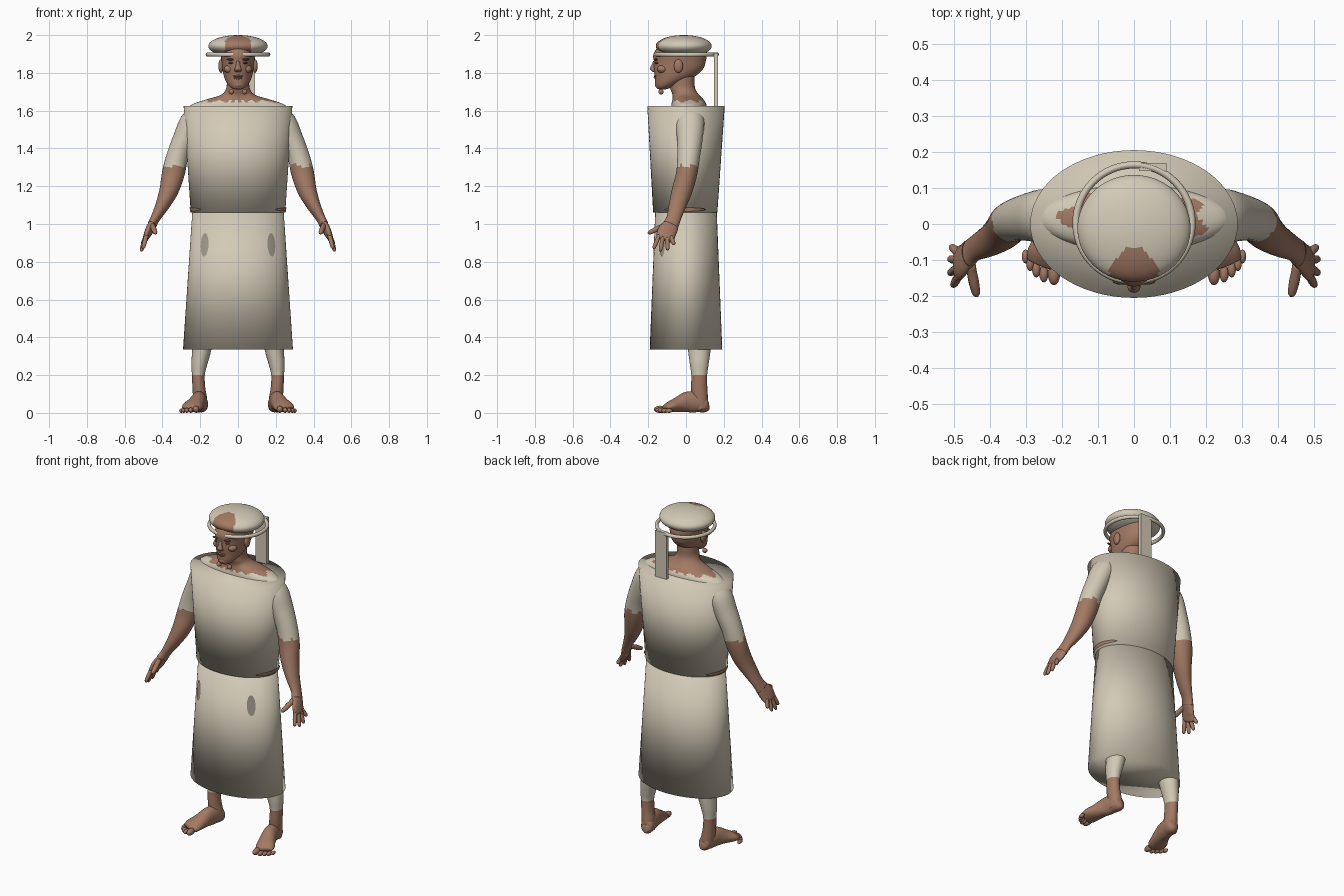
import bpy, bmesh, math
from mathutils import Vector

if "Cube" in bpy.data.objects:
    bpy.data.objects.remove(bpy.data.objects["Cube"])


def material(name, rgb):
    m = bpy.data.materials.new(name)
    m.diffuse_color = (*rgb, 1)
    m.use_nodes = True
    m.node_tree.nodes["Principled BSDF"].inputs["Base Color"].default_value = m.diffuse_color
    return m


CLOTH = material("cream cloth", (0.65, 0.59, 0.47))
SKIN = material("brown skin", (0.36, 0.19, 0.125))
SHADE = material("grey cloth", (0.40, 0.36, 0.29))
DARK = material("dark brown", (0.13, 0.065, 0.045))
X, Z = Vector((1, 0, 0)), Vector((0, 0, 1))


def finish(name, bm, mats, rule=None):
    bmesh.ops.recalc_face_normals(bm, faces=bm.faces)
    for f in bm.faces:
        f.smooth = True
        if rule:
            f.material_index = rule(f.calc_center_median())
    me = bpy.data.meshes.new(name)
    bm.to_mesh(me)
    bm.free()
    for m in mats:
        me.materials.append(m)
    ob = bpy.data.objects.new(name, me)
    bpy.context.collection.objects.link(ob)
    return ob


def spline(pts, steps):
    """Smooth path through the rows of pts."""
    out, n = [], len(pts)
    for i in range(n - 1):
        a, b, c, d = (pts[max(0, min(n - 1, j))] for j in (i - 1, i, i + 1, i + 2))
        for k in range(steps):
            t = k / steps
            out.append([q + .5 * t * (r - p + t * (2 * p - 5 * q + 4 * r - s + t * (3 * (q - r) + s - p)))
                        for p, q, r, s in zip(a, b, c, d)])
    return out + [list(pts[-1])]


def loft(name, rows, mats, rule=None, side=1, steps=5, seg=24, flat=False):
    """Rows are x, y, z, half width, half depth; rings follow the path unless flat."""
    rows = spline(rows, steps)
    bm = bmesh.new()
    rings = []
    for i, (x, y, z, a, b) in enumerate(rows):
        t = Z if flat else (Vector(rows[min(i + 1, len(rows) - 1)][:3]) - Vector(rows[max(i - 1, 0)][:3])).normalized()
        u = (X - t * t.dot(X)).normalized()
        v = t.cross(u)
        ring = []
        for k in range(seg):
            w = math.tau * k / seg
            p = Vector((x, y, z)) + u * a * math.cos(w) + v * b * math.sin(w)
            ring.append(bm.verts.new((p.x * side, p.y, p.z)))
        rings.append(ring)
    for r, q in zip(rings, rings[1:]):
        for k in range(seg):
            bm.faces.new((r[k], r[(k + 1) % seg], q[(k + 1) % seg], q[k]))
    bm.faces.new(rings[0])
    bm.faces.new(rings[-1])
    return finish(name, bm, mats, rule)


def blob(name, loc, size, mat, rule=None, seg=16):
    bm = bmesh.new()
    bmesh.ops.create_uvsphere(bm, u_segments=seg, v_segments=seg // 2 + 2, radius=1)
    for v in bm.verts:
        v.co = Vector(loc) + Vector(c * s for c, s in zip(v.co, size))
    return finish(name, bm, mat if isinstance(mat, list) else [mat], rule)


def finger(name, a, b, r, side):
    a, b = Vector(a), Vector(b)
    rows = [(*a.lerp(b, t), r * k, r * k) for t, k in
            ((0, 1.1), (.3, 1), (.5, 1.05), (.8, .9), (.93, .7), (1, .2))]
    loft(name, rows, [SKIN], side=side, steps=2, seg=10)


def patch(name, low, high, w0, w1, zc, h, mat, side):
    """Thin oval plate hugging a garment; low and high are z, half width, half depth."""
    bm = bmesh.new()
    cols, n = [], 12
    for i in range(n + 1):
        s = -1 + 2 * i / n
        w = w0 + (w1 - w0) * i / n
        hh = h * math.sqrt(max(.03, 1 - s * s))
        col = []
        for z in (zc - hh, zc + hh):
            t = (z - low[0]) / (high[0] - low[0])
            a, b = (low[j] + (high[j] - low[j]) * t + .004 for j in (1, 2))
            col.append(bm.verts.new((side * a * math.cos(w), b * math.sin(w), z)))
        cols.append(col)
    for c, d in zip(cols, cols[1:]):
        bm.faces.new((c[0], d[0], d[1], c[1]) if side > 0 else (c[1], d[1], d[0], c[0]))
    # keep the plate facing outward
    ob_faces = list(bm.faces)
    me = finish(name, bm, [mat]).data
    if me.polygons[n // 2].normal.x * side < 0:
        me.flip_normals()


# Capped oval garments
loft("tunic", [(0, -.004, 1.06, .25, .17), (0, 0, 1.625, .288, .205)], [CLOTH], steps=1, seg=64, flat=True)
loft("skirt", [(0, 0, .335, .291, .192), (0, 0, 1.062, .242, .163)], [CLOTH], steps=1, seg=64, flat=True)

# Neck and shoulders, cloth below a ragged collar line
loft("neck_and_shoulders",
     [(0, .015, 1.60, .285, .095), (0, .015, 1.635, .24, .092), (0, .01, 1.66, .165, .082), (0, -.002, 1.685, .088, .07),
      (0, -.018, 1.72, .062, .066), (0, -.02, 1.77, .06, .066), (0, -.02, 1.80, .06, .066)],
     [SKIN, CLOTH], lambda c: int(c.z < 1.65 + .006 * math.sin(14 * math.atan2(c.y, c.x))),
     steps=6, seg=72, flat=True)

# Head
loft("head",
     [(0, -.125, 1.712, .012, .012), (0, -.12, 1.72, .035, .036), (0, -.095, 1.745, .058, .068),
      (0, -.06, 1.78, .074, .105), (0, -.04, 1.82, .082, .13), (0, -.033, 1.86, .087, .137),
      (0, -.032, 1.90, .09, .14), (0, -.03, 1.95, .075, .11)],
     [SKIN], steps=5, seg=32, flat=True)
loft("nose", [(0, -.166, 1.862, .009, .008), (0, -.172, 1.838, .012, .012), (0, -.176, 1.82, .018, .015),
              (0, -.168, 1.806, .016, .008)], [SKIN], seg=12, flat=True)
blob("upper_lip", (0, -.157, 1.783, ), (.028, .014, .006), SKIN)
blob("lower_lip", (0, -.154, 1.771), (.024, .014, .007), SKIN)
blob("mouth_line", (0, -.166, 1.777), (.024, .005, .0025), DARK)
blob("chin", (0, -.143, 1.737), (.026, .022, .018), SKIN)

# Features and limbs on both sides
for s, tag in ((1, "left"), (-1, "right")):
    blob(tag + "_ear", (s * .09, -.04, 1.836), (.014, .024, .036), SKIN)
    blob(tag + "_eye", (s * .035, -.155, 1.853), (.015, .009, .006), DARK)
    blob(tag + "_brow", (s * .036, -.158, 1.871), (.024, .010, .005), DARK)
    blob(tag + "_cheek", (s * .045, -.125, 1.82), (.03, .028, .022), SKIN)
    blob(tag + "_bead", (s * .035, -.132, 1.70), (.014, .014, .014), SKIN)

    # Arm, sleeved above the elbow
    loft(tag + "_arm",
         [(.20, .025, 1.60, .045, .06), (.245, .022, 1.54, .062, .075), (.285, .02, 1.45, .06, .068),
          (.32, .014, 1.36, .058, .06), (.342, .004, 1.27, .06, .056), (.365, -.02, 1.18, .051, .054),
          (.40, -.045, 1.10, .037, .046), (.438, -.065, 1.03, .025, .038), (.455, -.08, .995, .024, .042)],
         [SKIN, CLOTH], lambda c: int(c.z > 1.305 + .010 * math.sin(90 * c.y + 60 * c.x)), s, seg=32)
    loft(tag + "_palm",
         [(.442, -.07, 1.02, .022, .034), (.46, -.085, .985, .022, .045), (.478, -.104, .95, .019, .05),
          (.49, -.112, .922, .014, .045), (.494, -.115, .914, .006, .03)], [SKIN], side=s)
    for i, (a, b) in enumerate((((.485, -.142, .94), (.503, -.172, .868)), ((.49, -.122, .932), (.512, -.137, .854)),
                                ((.49, -.10, .928), (.512, -.097, .860)), ((.487, -.08, .932), (.508, -.062, .89)))):
        finger(f"{tag}_finger_{i + 1}", a, b, .0115, s)
    finger(tag + "_thumb", (.455, -.11, .995), (.436, -.202, .95), .014, s)

    # Leg, cloth above the ankle
    loft(tag + "_leg",
         [(.185, .065, .45, .06, .065), (.192, .07, .34, .051, .06), (.205, .07, .26, .042, .05),
          (.21, .07, .20, .034, .042), (.207, .07, .13, .034, .043), (.20, .075, .07, .037, .042),
          (.197, .08, .02, .034, .038)], [SKIN, CLOTH], lambda c: int(c.z > .2), s)
    loft(tag + "_foot",
         [(.19, .122, .04, .012, .018), (.192, .105, .04, .034, .038), (.20, .06, .055, .038, .053),
          (.21, .01, .058, .04, .055), (.225, -.04, .045, .047, .041), (.243, -.085, .032, .054, .029),
          (.255, -.112, .022, .045, .018)], [SKIN], side=s)
    for i, (x, y, r) in enumerate(((.222, -.138, .02), (.25, -.138, .015), (.271, -.126, .014),
                                   (.288, -.11, .013), (.301, -.09, .012))):
        blob(f"{tag}_toe_{i + 1}", (s * x, y, r * .95), (r * .85, r * 1.6, r * .95), SKIN)

    # Thin plates at the waist and thighs
    patch(tag + "_waist_strip", (1.06, .25, .172), (1.625, .288, .205), -.68, .62, 1.077, .010, SKIN, s)
    patch(tag + "_thigh_patch", (.335, .291, .192), (1.062, .242, .163), -.92, -.70, .89, .062, SHADE, s)

# Cap with a bare tapering forehead area at the front
def forehead(c):
    wide = min(.068, .022 + max(0, -.065 - c.y) * .85)
    return int(c.y < -.065 and abs(c.x) < wide and c.z > 1.895)


blob("cap", (0, -.012, 1.942), (.157, .148, .058), [CLOTH, SKIN], forehead, seg=96)

# Headband ring
bm = bmesh.new()
n, k = 64, 12
grid = [[bm.verts.new(((.161 + .010 * math.cos(math.tau * j / k)) * math.cos(math.tau * i / n),
                       .003 + (.161 + .010 * math.cos(math.tau * j / k)) * math.sin(math.tau * i / n),
                       1.897 + .011 * math.sin(math.tau * j / k))) for j in range(k)] for i in range(n)]
for i in range(n):
    for j in range(k):
        a, b = grid[i], grid[(i + 1) % n]
        bm.faces.new((a[j], b[j], b[(j + 1) % k], a[(j + 1) % k]))
finish("headband", bm, [CLOTH])

# Hanging strap behind the head
bm = bmesh.new()
bmesh.ops.create_cube(bm, size=1)
for v in bm.verts:
    v.co = Vector((.052 + v.co.x * .076, .158 + v.co.y * .022, 1.753 + v.co.z * .305))
strap = finish("back_strap", bm, [CLOTH])
for p in strap.data.polygons:
    p.use_smooth = False
